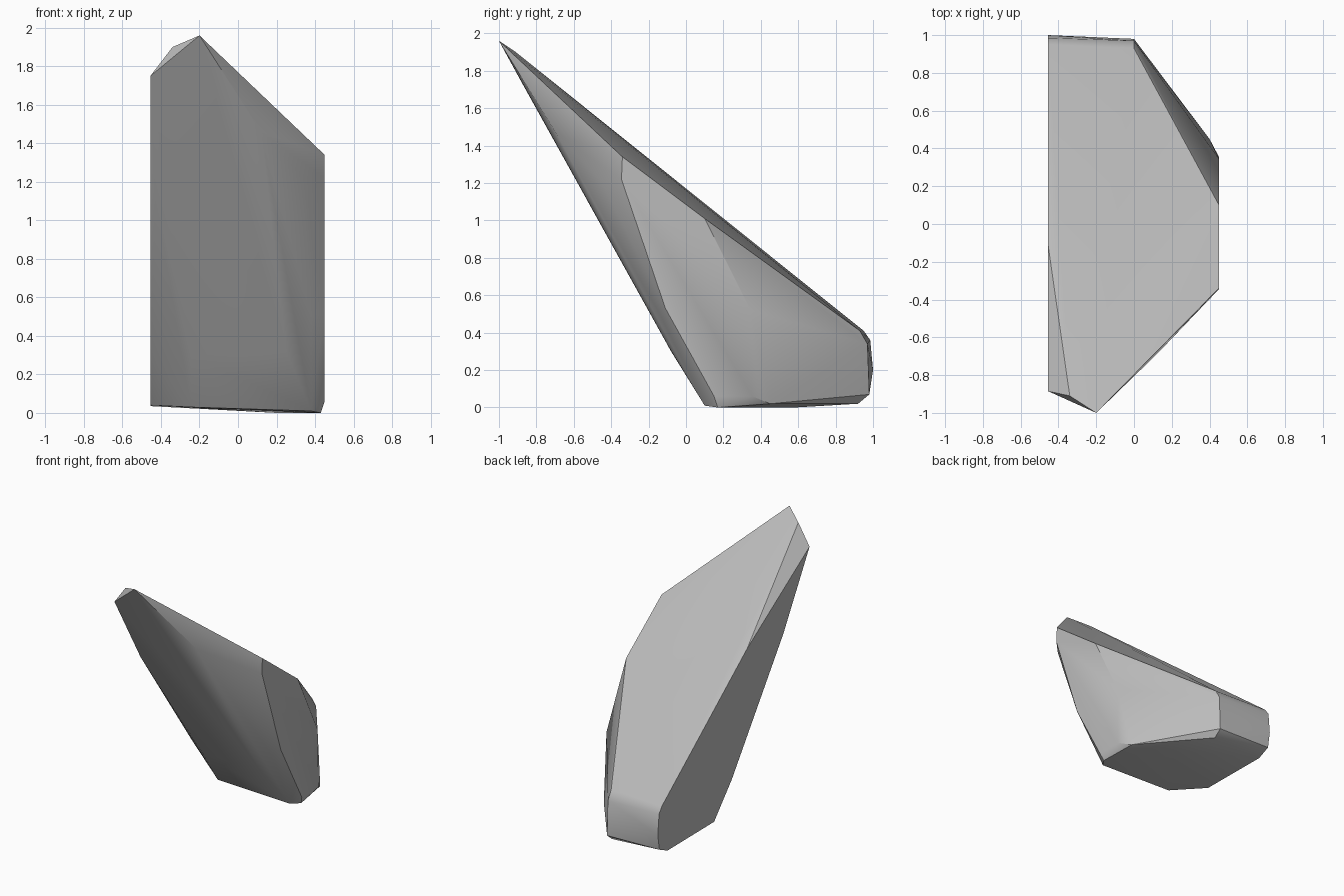
import bpy, bmesh

if "Cube" in bpy.data.objects:
    bpy.data.objects.remove(bpy.data.objects["Cube"])

# Corner points of the faceted boulder, grouped by region
LEFT, RIGHT = -0.455, 0.45
left_outline = [(-0.885, 1.75), (-0.56, 1.19), (0.08, 0.29), (0.30, 0.04),
                (0.88, 0.035), (0.98, 0.08), (1.0, 0.2), (0.985, 0.36),
                (0.95, 0.41), (-0.11, 1.245)]
right_outline = [(-0.345, 1.22), (-0.34, 1.34), (0.1, 1.01), (0.345, 0.52),
                 (0.355, 0.06), (0.15, 0.06), (-0.11, 0.53)]
peak = [(-0.2, -1.0, 1.96), (-0.34, -0.91, 1.90), (-0.11, -0.88, 1.79)]
front = [(0.12, -0.69, 1.46), (0.34, -0.46, 1.22), (0.38, -0.14, 0.5),
         (0.25, -0.09, 0.32), (-0.245, -0.08, 0.3), (-0.43, -0.53, 1.12)]
base = [(-0.245, 0.1, 0.03), (0.38, 0.1, 0.01), (0.43, 0.17, 0.0),
        (0.4, 0.45, 0.02), (0.2, 0.58, 0.0), (0.0, 0.92, 0.02)]
back = [(0.0, 0.98, 0.07), (0.0, 0.97, 0.34), (0.0, 0.93, 0.41)]

points = [(LEFT, y, z) for y, z in left_outline]
points += [(RIGHT, y, z) for y, z in right_outline]
points += peak + front + base + back

# Wrap the points in a convex shell
bm = bmesh.new()
for p in points:
    bm.verts.new(p)
hull = bmesh.ops.convex_hull(bm, input=bm.verts[:])
loose = [v for v in bm.verts if not v.link_faces]
bmesh.ops.delete(bm, geom=loose, context='VERTS')
bmesh.ops.recalc_face_normals(bm, faces=bm.faces[:])

mesh = bpy.data.meshes.new("boulder")
bm.to_mesh(mesh)
bm.free()
boulder = bpy.data.objects.new("boulder", mesh)
bpy.context.collection.objects.link(boulder)

# Single stone colour
stone = bpy.data.materials.new("stone_grey")
stone.diffuse_color = (0.5, 0.5, 0.5, 1.0)
stone.use_nodes = True
stone.node_tree.nodes["Principled BSDF"].inputs["Base Color"].default_value = stone.diffuse_color
mesh.materials.append(stone)

# Soften shallow facets, keep the hard ridges
bpy.context.view_layer.objects.active = boulder
boulder.select_set(True)
bpy.ops.object.shade_smooth_by_angle(angle=0.5)
